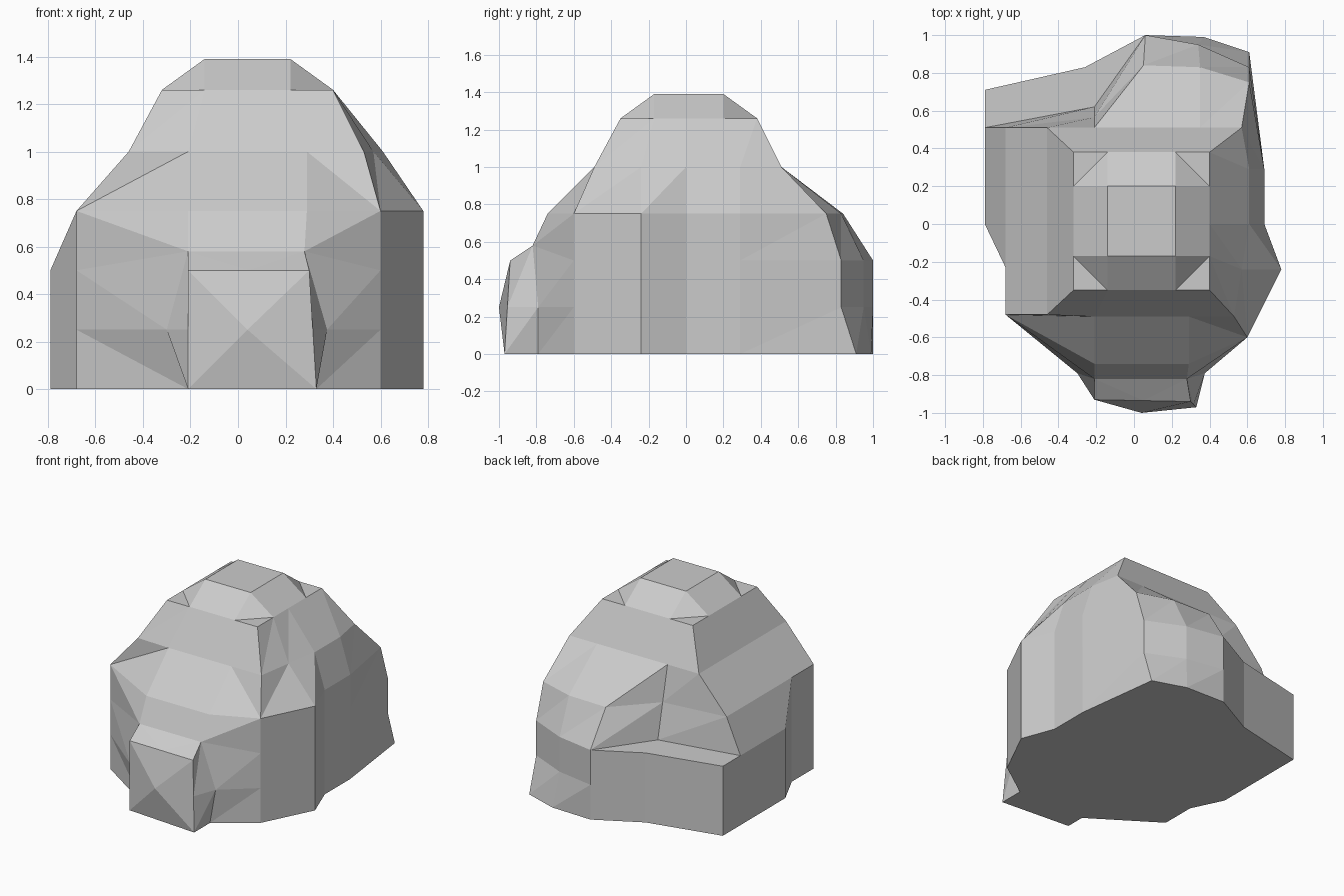
import bpy, bmesh

if "Cube" in bpy.data.objects:
    bpy.data.objects.remove(bpy.data.objects["Cube"])

# Footprint at ground level, counter-clockwise from the front-left corner
foot = [(-.68, -.48), (-.21, -.79), (-.21, -.93), (.06, -.95), (.33, -.97), (.33, -.79),
        (.60, -.60), (.78, -.24), (.69, 0), (.69, .29), (.61, .91), (.37, .99),
        (.06, 1), (-.26, .83), (-.79, .71), (-.79, .51), (-.79, 0), (-.68, -.23)]


def ring(src, z, changes):
    """Copy a ring to height z, moving only the listed columns."""
    out = [(p[0], p[1], z) for p in src]
    for i, p in changes.items():
        out[i] = p if len(p) == 3 else (p[0], p[1], z)
    return out


def clamp(v, lo, hi):
    return max(lo, min(hi, v))


# Lower walls with the front boss
r0 = ring(foot, 0, {})
r1 = ring(foot, .25, {1: (-.30, -.79), 2: (-.21, -.93), 3: (.04, -1), 4: (.315, -.955),
                      5: (.375, -.79), 10: (.61, .83), 11: (.34, .95)})
root_l, root_r = (-.21, -.82, .58), (.28, -.82, .58)
r2 = ring(r1, .5, {1: root_l, 3: (.05, -.935), 4: (.30, -.94), 5: root_r})
# Top of the boss and of the back-left ledge
inner = (-.21, .62, .5)
r3 = list(r2)
r3[2], r3[3], r3[4] = root_l, (.04, -.82, .58), root_r
r3[13] = r3[14] = inner
# Shoulders
fl, fr, notch = (-.21, -.74), (.29, -.74), (-.21, .565)
r4 = ring(foot, .75, {1: fl, 2: fl, 3: (.04, -.74), 4: fr, 5: fr, 10: (.61, .75),
                      11: (.35, .83), 12: (.05, .84), 13: notch, 14: notch,
                      15: (-.68, .51), 16: (-.68, 0)})
r5 = ring([(clamp(x, -.46, .61), clamp(y, -.49, .51)) for x, y, z in r4], 1.0,
          {6: (.53, -.49), 7: (.57, -.24), 10: (.57, .51),
           12: (-.21, .51), 13: (-.21, .51), 14: (-.21, .51)})
# Cap
cl, cr, cb = (-.14, -.35), (.22, -.35), (-.14, .38)
r6 = ring([(clamp(x, -.32, .40), clamp(y, -.35, .38)) for x, y, z in r5], 1.26,
          {1: cl, 2: cl, 4: cr, 5: cr, 7: (.40, -.17), 9: (.40, .20), 11: (.22, .38),
           12: cb, 13: cb, 14: cb, 16: (-.32, .20), 17: (-.32, -.17)})
r7 = list(r6)
for corner, to in ((0, 1), (6, 7), (10, 11), (15, 16)):   # chamfered corners
    r7[corner] = r6[to]
r8 = [(clamp(x, -.14, .22), clamp(y, -.17, .20), 1.39) for x, y, z in r7]
rings = [r0, r1, r2, r3, r4, r5, r6, r7, r8]

bm = bmesh.new()
cache = {}


def vert(p):
    key = tuple(round(c, 3) for c in p)
    if key not in cache:
        cache[key] = bm.verts.new(key)
    return cache[key]


def face(points):
    vs = list(dict.fromkeys(vert(p) for p in points))
    if len(vs) > 2 and not bm.faces.get(vs):
        bm.faces.new(vs)


# Skin between rings; the diagonals follow the facets
n = len(foot)
for k in range(len(rings) - 1):
    lo, up = rings[k], rings[k + 1]
    for i in range(n):
        j = (i + 1) % n
        a, b, c, d = lo[i], lo[j], up[j], up[i]
        back = (k, i) in {(4, 5), (0, 3)} or (k < 4 and i < 3 and (k, i) != (0, 2))
        if back:
            face((a, b, d))
            face((b, c, d))
        else:
            face((a, b, c))
            face((a, c, d))
face(r0[::-1])
face(r8)
loose = [v for v in bm.verts if not v.link_faces]
bmesh.ops.delete(bm, geom=loose, context='VERTS')
bmesh.ops.recalc_face_normals(bm, faces=bm.faces[:])

mesh = bpy.data.meshes.new("boulder")
bm.to_mesh(mesh)
bm.free()
bpy.context.collection.objects.link(bpy.data.objects.new("boulder", mesh))
